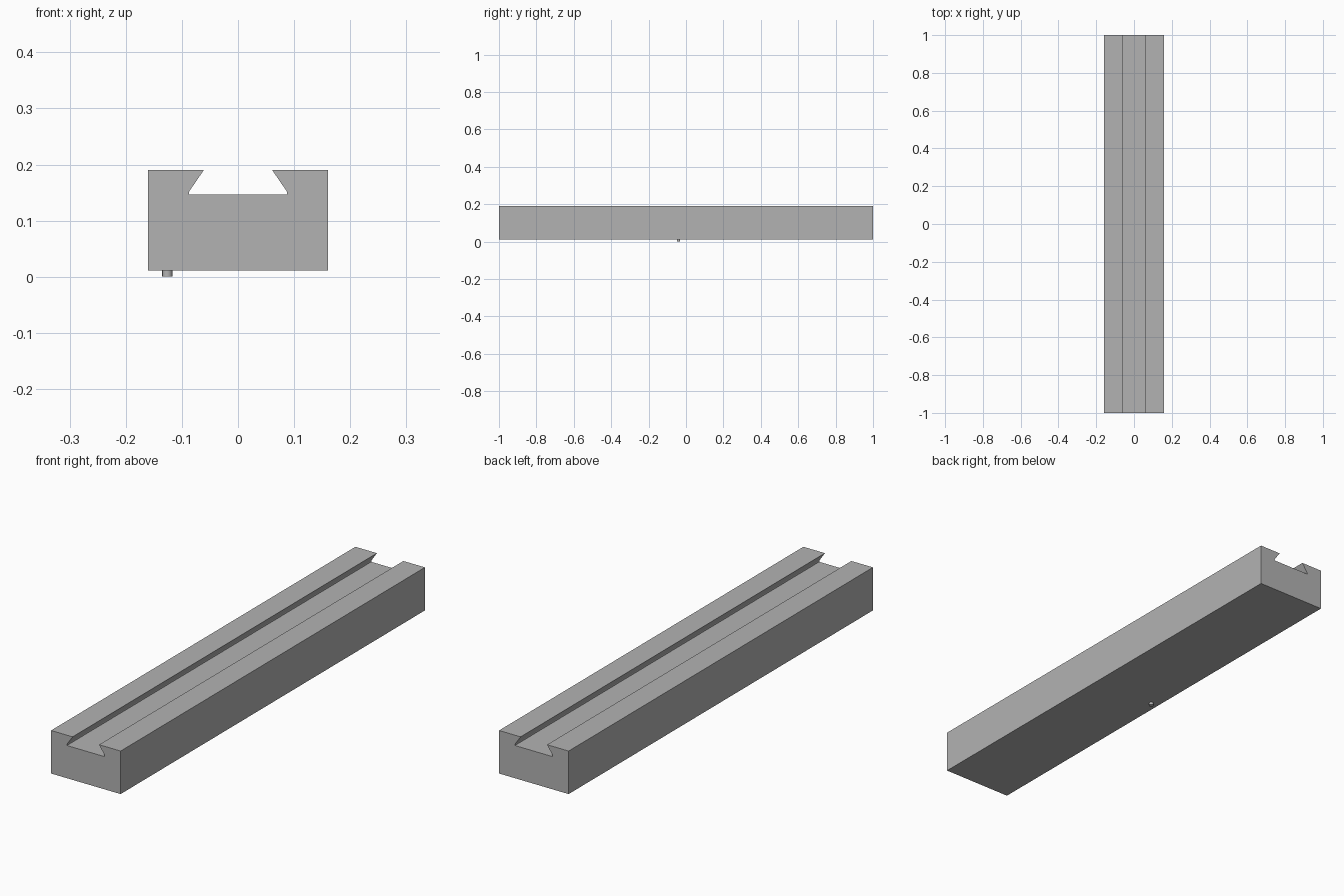
import bpy
import bmesh
from mathutils import Matrix

cube = bpy.data.objects.get("Cube")
if cube:
    bpy.data.objects.remove(cube, do_unlink=True)

# One plain grey for everything
grey = bpy.data.materials.new("plain grey")
grey.use_nodes = True
colour = (0.45, 0.45, 0.45, 1)
grey.diffuse_color = colour
grey.node_tree.nodes["Principled BSDF"].inputs["Base Color"].default_value = colour


def add_object(name, bm):
    bmesh.ops.recalc_face_normals(bm, faces=bm.faces)
    mesh = bpy.data.meshes.new(name)
    bm.to_mesh(mesh)
    bm.free()
    mesh.materials.append(grey)
    obj = bpy.data.objects.new(name, mesh)
    bpy.context.collection.objects.link(obj)
    return obj


BOTTOM, TOP = 0.011, 0.19

# Rail: half profile mirrored about x = 0, extruded along y
half = [(0.16, BOTTOM), (0.16, TOP), (0.061, TOP), (0.087, 0.152), (0.087, 0.147)]
profile = half + [(-x, z) for x, z in reversed(half)]
bm = bmesh.new()
face = bm.faces.new([bm.verts.new((x, -1, z)) for x, z in profile])
ext = bmesh.ops.extrude_face_region(bm, geom=[face], use_keep_orig=True)
moved = [v for v in ext["geom"] if isinstance(v, bmesh.types.BMVert)]
bmesh.ops.translate(bm, verts=moved, vec=(0, 2, 0))
add_object("dovetail_rail", bm)

# Small round locating pin under the rail
bm = bmesh.new()
bmesh.ops.create_cone(bm, cap_ends=True, segments=32, radius1=0.009, radius2=0.009,
                      depth=BOTTOM, matrix=Matrix.Translation((-0.126, -0.04, BOTTOM / 2)))
pin = add_object("locating_pin", bm)
bpy.context.view_layer.objects.active = pin
pin.select_set(True)
bpy.ops.object.shade_smooth_by_angle()
